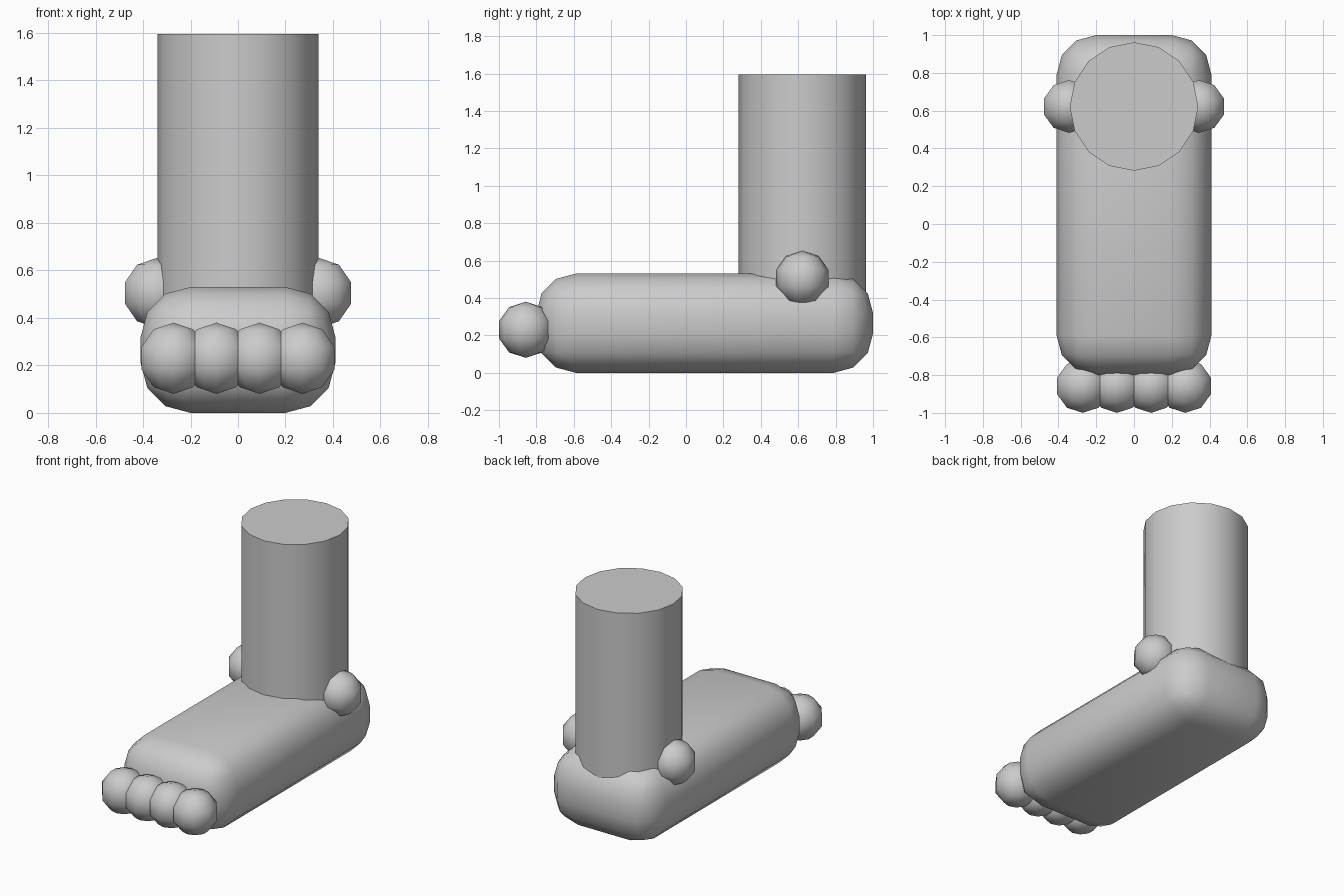
import bpy
import math

if "Cube" in bpy.data.objects:
    bpy.data.objects.remove(bpy.data.objects["Cube"])


def finish(name, angle=50):
    ob = bpy.context.object
    ob.name = name
    bpy.ops.object.shade_smooth_by_angle(angle=math.radians(angle))
    return ob


def ball(name, x, y, z, r):
    bpy.ops.mesh.primitive_uv_sphere_add(segments=10, ring_count=5, radius=r, location=(x, y, z))
    return finish(name, 80)


# Foot: rounded block
bpy.ops.mesh.primitive_cube_add(size=1, location=(0, 0.1, 0.265))
foot = bpy.context.object
foot.scale = (0.82, 1.8, 0.53)
bpy.ops.object.transform_apply(location=False, rotation=False, scale=True)
bevel = foot.modifiers.new("round", 'BEVEL')
bevel.width = 0.21
bevel.segments = 3
bpy.ops.object.modifier_apply(modifier="round")
finish("foot")

# Lower leg
bpy.ops.mesh.primitive_cylinder_add(vertices=16, radius=0.34, depth=1.2, location=(0, 0.622, 0.995))
finish("leg")

# Ankle knobs
for side, label in ((-1, "left"), (1, "right")):
    ball("ankle_" + label, side * 0.343, 0.622, 0.505, 0.147)

# Toes
for i in range(4):
    ball(f"toe_{i + 1}", (i - 1.5) * 0.181, -0.857, 0.23, 0.15)
